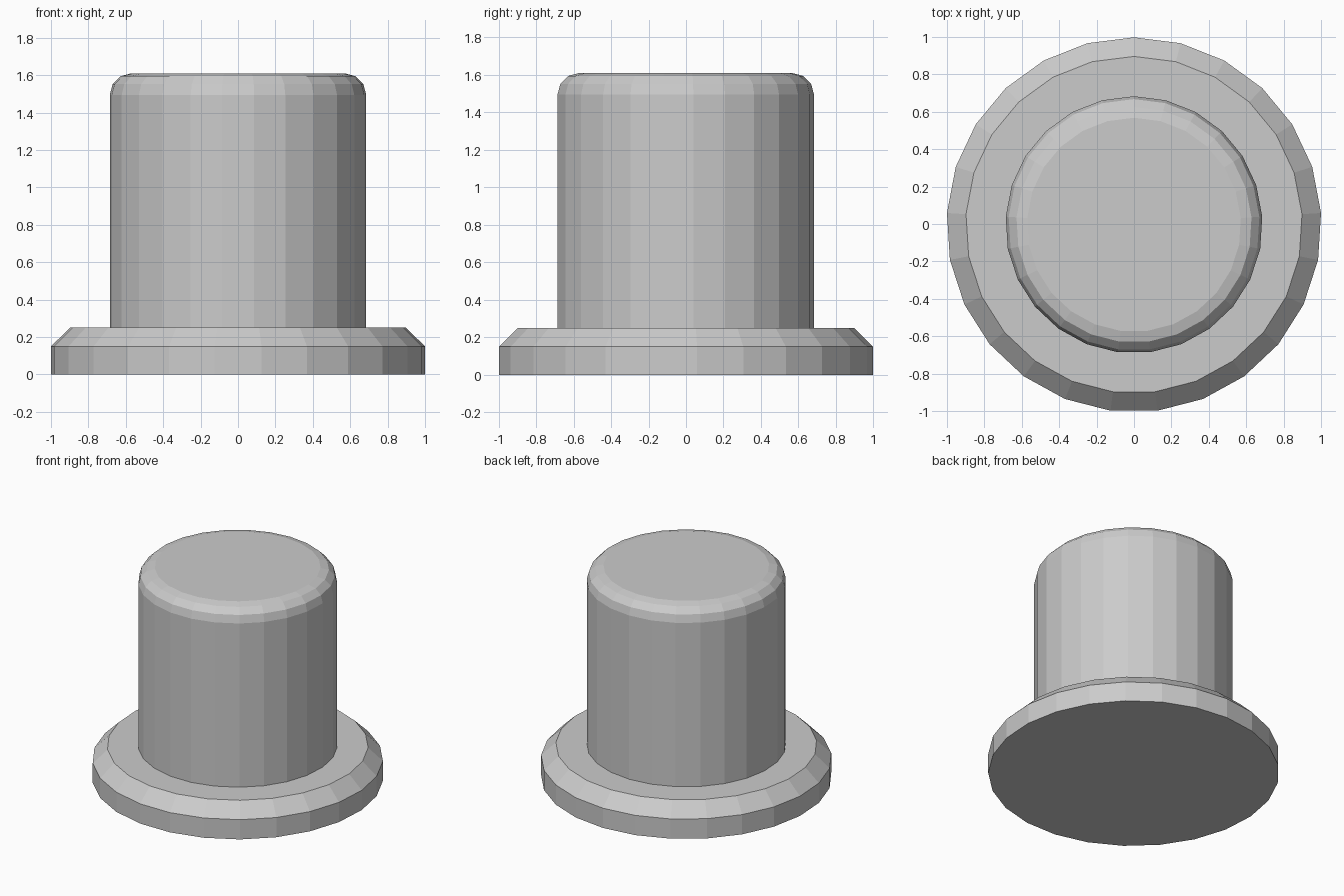
import bpy, bmesh
from math import sin, cos, pi, radians

if "Cube" in bpy.data.objects:
    bpy.data.objects.remove(bpy.data.objects["Cube"])

SIDES = 25
Y_SHIFT = -0.004  # odd side count: recentre the bounding box


def lathe(name, profile):
    """Closed flat-shaded solid of revolution from (radius, z) points, bottom to top."""
    bm = bmesh.new()
    rings = []
    for r, z in profile:
        rings.append([bm.verts.new((r * sin(2 * pi * i / SIDES),
                                    r * cos(2 * pi * i / SIDES) + Y_SHIFT, z))
                      for i in range(SIDES)])
    for low, high in zip(rings, rings[1:]):
        for i in range(SIDES):
            j = (i + 1) % SIDES
            bm.faces.new((low[i], low[j], high[j], high[i]))
    bm.faces.new(rings[0])
    bm.faces.new(rings[-1])
    bmesh.ops.recalc_face_normals(bm, faces=bm.faces)
    mesh = bpy.data.meshes.new(name)
    bm.to_mesh(mesh)
    bm.free()
    obj = bpy.data.objects.new(name, mesh)
    bpy.context.collection.objects.link(obj)
    return obj


# Base flange with chamfered rim
lathe("base_flange", [(1.002, 0), (1.002, 0.15), (0.90, 0.25)])

# Button post with rounded top edge
R, TOP, ROUND = 0.687, 1.61, 0.115
rounded = [(R - ROUND + ROUND * cos(radians(a)), TOP - ROUND + ROUND * sin(radians(a)))
           for a in (0, 30, 60, 90)]
lathe("button_post", [(R, 0.25)] + rounded)
